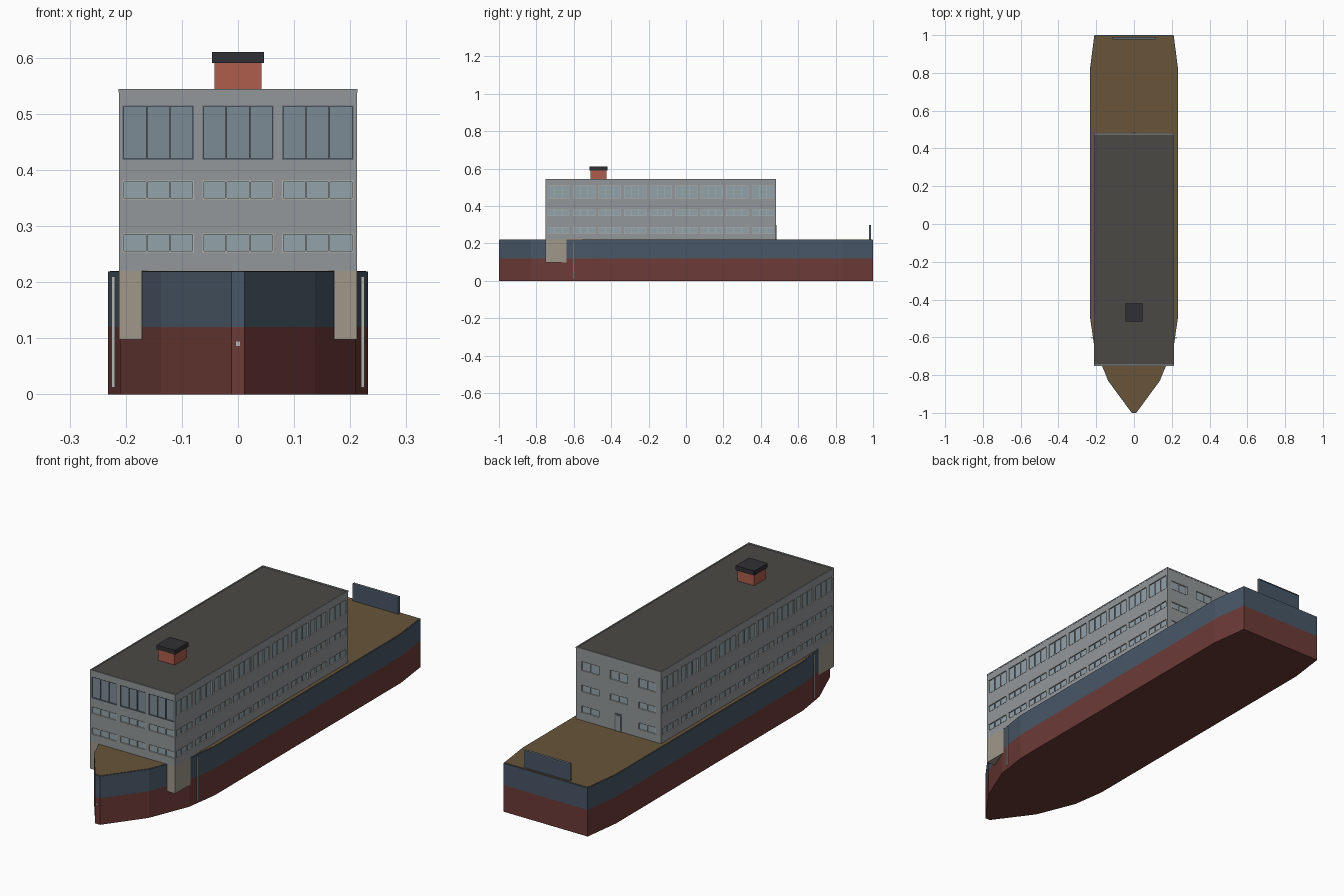
import bpy, bmesh

if "Cube" in bpy.data.objects:
    bpy.data.objects.remove(bpy.data.objects["Cube"])

def mat(name, rgb):
    m = bpy.data.materials.new(name)
    m.diffuse_color = (*rgb, 1)
    m.use_nodes = True
    m.node_tree.nodes["Principled BSDF"].inputs["Base Color"].default_value = m.diffuse_color
    return m

RED = mat("hull_red", (0.15, 0.043, 0.038))
BLUE = mat("hull_blue", (0.065, 0.095, 0.135))
DECK = mat("deck_brown", (0.14, 0.09, 0.042))
WALL = mat("wall_grey", (0.29, 0.31, 0.32))
GLASS = mat("glass", (0.29, 0.36, 0.40))
DARKGLASS = mat("dark_glass", (0.20, 0.26, 0.30))
FRAME = mat("frame_light", (0.45, 0.46, 0.44))
METAL = mat("metal_dark", (0.12, 0.15, 0.18))
ROOF = mat("roof_dark", (0.07, 0.066, 0.06))
BRICK = mat("funnel_red", (0.42, 0.11, 0.07))
CAP = mat("cap_black", (0.03, 0.03, 0.035))
BEIGE = mat("support_beige", (0.35, 0.31, 0.25))

def finish(name, bm, material):
    bmesh.ops.recalc_face_normals(bm, faces=bm.faces)
    me = bpy.data.meshes.new(name)
    bm.to_mesh(me)
    bm.free()
    ob = bpy.data.objects.new(name, me)
    bpy.context.collection.objects.link(ob)
    me.materials.append(material)
    return ob

def boxes(name, items, material):
    """One object from boxes given as (x0, x1, y0, y1, z0, z1)."""
    bm = bmesh.new()
    for b in items:
        vs = bmesh.ops.create_cube(bm, size=1)["verts"]
        for v in vs:
            for k in range(3):
                lo, hi = b[2 * k], b[2 * k + 1]
                v.co[k] = (lo + hi) / 2 + v.co[k] * (hi - lo)
    return finish(name, bm, material)

def slab(name, outline, z0, z1, material):
    bm = bmesh.new()
    base = bm.faces.new([bm.verts.new((x, y, z0)) for x, y in outline])
    ext = bmesh.ops.extrude_face_region(bm, geom=[base], use_keep_orig=True)["geom"]
    for v in ext:
        if isinstance(v, bmesh.types.BMVert):
            v.co.z = z1
    return finish(name, bm, material)

# Hull: mirrored plan outline, red below the waterline and blue above
half = [(0.012, -1), (0.137, -0.83), (0.21, -0.65), (0.232, -0.5), (0.232, 0.83), (0.21, 1)]
outline = half + [(-x, y) for x, y in reversed(half)]
slab("lower_hull", outline, 0, 0.12, RED)
slab("upper_hull", outline, 0.12, 0.2185, BLUE)
slab("deck", [(x * 0.985, y * 0.996) for x, y in outline], 0.2185, 0.22, DECK)

# Window layout, u runs along each wall and d points outward
W, Y0, Y1 = 0.212, -0.75, 0.48
cutters, glass, dark_glass, frames, dark_frames = [], [], [], [], []

def wall_box(wall, u0, u1, d0, d1, z0, z1):
    if wall == "front":
        return (u0, u1, Y0 - d1, Y0 - d0, z0, z1)
    if wall == "back":
        return (u0, u1, Y1 + d0, Y1 + d1, z0, z1)
    if wall == "right":
        return (W + d0, W + d1, u0, u1, z0, z1)
    return (-W - d1, -W - d0, u0, u1, z0, z1)

def window(wall, c, w, z0, z1, panes, dark=False):
    u0, u1, t = c - w / 2, c + w / 2, 0.0025
    g, f = (dark_glass, dark_frames) if dark else (glass, frames)
    cutters.append(wall_box(wall, u0, u1, -0.008, 0.01, z0, z1))
    g.append(wall_box(wall, u0, u1, -0.009, -0.005, z0, z1))
    for z in (z0, z1 - t):
        f.append(wall_box(wall, u0, u1, -0.005, 0.0005, z, z + t))
    for i in range(panes + 1):
        u = u0 + (w - t) * i / panes
        f.append(wall_box(wall, u, u + t, -0.005, -0.001, z0 + t, z1 - t))

low_rows = [(0.253, 0.287), (0.347, 0.381)]
for c in (-0.142, 0, 0.142):
    window("front", c, 0.127, 0.418, 0.515, 3, True)
    for z0, z1 in low_rows:
        window("front", c, 0.127, z0, z1, 3)
    for z0, z1 in [(0.315, 0.35) if c == 0 else low_rows[0], low_rows[1], (0.442, 0.487)]:
        if c == 0 and z0 == 0.315:
            continue  # door stands here
        window("back", c, 0.09, z0, z1, 2)
pitch = (Y1 - Y0) / 9
for wall in ("left", "right"):
    for i in range(9):
        for z0, z1 in low_rows + [(0.44, 0.51)]:
            window(wall, Y0 + pitch * (i + 0.5), 0.12, z0, z1, 3)

# Cabin block with recessed window openings
cabin = boxes("cabin_block", [(-W, W, Y0, Y1, 0.22, 0.539)], WALL)
cutter = boxes("window_cutter", cutters, WALL)
cutter.hide_render = True
mod = cabin.modifiers.new("openings", "BOOLEAN")
mod.operation, mod.solver, mod.object = "DIFFERENCE", "EXACT", cutter
bpy.context.view_layer.objects.active = cabin
bpy.ops.object.modifier_apply(modifier="openings")
bpy.data.objects.remove(cutter)
boxes("window_glass", glass, GLASS)
boxes("bridge_glass", dark_glass, DARKGLASS)
boxes("window_frames", frames, FRAME)
boxes("bridge_frames", dark_frames, METAL)

# Back door with frame and pane
boxes("back_door", [(-0.018, 0.018, Y1, Y1 + 0.003, 0.22, 0.298)], METAL)
boxes("back_door_panel", [(-0.013, 0.013, Y1, Y1 + 0.005, 0.224, 0.292)], WALL)

# Roof and low parapet
boxes("roof", [(-W + 0.004, W - 0.004, Y0 + 0.006, Y1 - 0.006, 0.535, 0.541)], ROOF)
P = W + 0.001
boxes("parapet", [(-P, P, Y0 - 0.001, Y0 + 0.006, 0.538, 0.544),
                  (-P, P, Y1 - 0.006, Y1 + 0.001, 0.538, 0.544),
                  (-P, -P + 0.005, Y0 + 0.006, Y1 - 0.006, 0.538, 0.544),
                  (P - 0.005, P, Y0 + 0.006, Y1 - 0.006, 0.538, 0.544)], WALL)

# Funnel and its cap
boxes("funnel", [(-0.042, 0.042, -0.511, -0.425, 0.54, 0.59)], BRICK)
boxes("funnel_cap", [(-0.046, 0.046, -0.515, -0.42, 0.59, 0.61)], CAP)

# Mirrored corner supports under the overhang and thin side pipes
boxes("corner_supports", [(min(s * 0.171, s * W), max(s * 0.171, s * W), Y0, -0.64, 0.098, 0.22)
                          for s in (-1, 1)], BEIGE)
boxes("side_pipes", [(s * 0.222 - 0.003, s * 0.222 + 0.003, -0.605, -0.599, 0.012, 0.21)
                     for s in (-1, 1)], FRAME)

# Stern board with raised border, and bow stud
boxes("stern_board", [(-0.112, 0.112, 0.98, 0.988, 0.22, 0.296)], BLUE)
boxes("stern_board_frame", [(-0.114, 0.114, 0.978, 0.99, 0.294, 0.298),
                            (-0.114, -0.11, 0.978, 0.99, 0.22, 0.294),
                            (0.11, 0.114, 0.978, 0.99, 0.22, 0.294)], METAL)
boxes("bow_stud", [(-0.004, 0.004, -1.001, -0.998, 0.086, 0.094)], FRAME)
